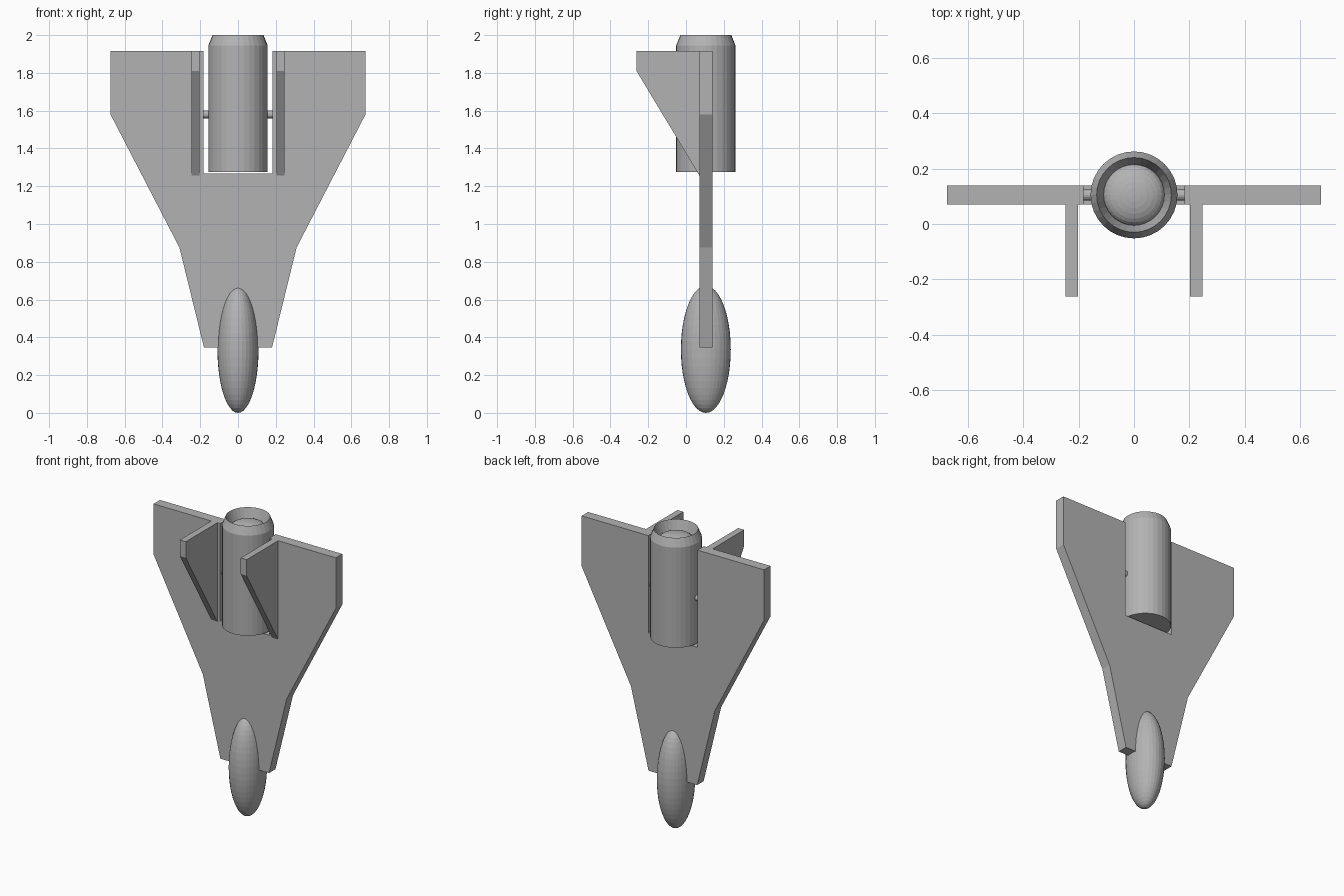
import bpy, bmesh, math
from mathutils import Matrix, Vector

if "Cube" in bpy.data.objects:
    bpy.data.objects.remove(bpy.data.objects["Cube"])

YC = 0.105  # centre plane of the wing plate and engine

grey = bpy.data.materials.new("plain grey")
grey.diffuse_color = (0.45, 0.45, 0.45, 1)
grey.use_nodes = True
grey.node_tree.nodes["Principled BSDF"].inputs["Base Color"].default_value = grey.diffuse_color


def finish(name, bm):
    bmesh.ops.recalc_face_normals(bm, faces=bm.faces)
    me = bpy.data.meshes.new(name)
    bm.to_mesh(me)
    bm.free()
    me.materials.append(grey)
    ob = bpy.data.objects.new(name, me)
    bpy.context.collection.objects.link(ob)
    return ob


def extrude(name, pts, offset):
    bm = bmesh.new()
    face = bm.faces.new([bm.verts.new(p) for p in pts])
    res = bmesh.ops.extrude_face_region(bm, geom=[face])
    moved = [g for g in res["geom"] if isinstance(g, bmesh.types.BMVert)]
    bmesh.ops.translate(bm, verts=moved, vec=Vector(offset))
    return finish(name, bm)


def lathe(name, profile, n=32):
    """Spin (radius, z) points about the engine axis; end points are on axis."""
    bm = bmesh.new()
    vs = [bm.verts.new((r, 0, z)) for r, z in profile]
    es = [bm.edges.new(p) for p in zip(vs, vs[1:])]
    bmesh.ops.spin(bm, geom=vs + es, cent=(0, 0, 0), axis=(0, 0, 1),
                   angle=math.tau, steps=n)
    bmesh.ops.remove_doubles(bm, verts=bm.verts, dist=1e-4)
    bmesh.ops.translate(bm, verts=bm.verts, vec=(0, YC, 0))
    return finish(name, bm)


# wing plate with engine slot
half = [(0.18, 0.345), (0.31, 0.875), (0.675, 1.58), (0.675, 1.917),
        (0.182, 1.917), (0.182, 1.267)]
outline = half + [(-x, z) for x, z in reversed(half)]
extrude("wing_plate", [(x, YC - 0.034, z) for x, z in outline], (0, 0.068, 0))

# twin tail fins
fin = [(0.072, 1.917), (-0.262, 1.917), (-0.262, 1.81), (0.072, 1.255)]
for side, x in (("left", -0.247), ("right", 0.203)):
    extrude(side + "_fin", [(x, y, z) for y, z in fin], (0.044, 0, 0))

# engine tube with chamfered rim, flared mouth and domed centre
dome = [(0.11 * math.cos(a), 1.92 + 0.05 * math.sin(a))
        for a in (math.pi / 2 * i / 7 for i in range(7))]
lathe("engine", [(0, 1.275), (0.157, 1.275), (0.157, 1.945), (0.135, 2.0)]
      + dome + [(0, 1.97)])

# pins joining engine to wing
for side, x in (("left", -0.17), ("right", 0.17)):
    bm = bmesh.new()
    bmesh.ops.create_cone(bm, cap_ends=True, segments=16, radius1=0.021,
                          radius2=0.021, depth=0.05,
                          matrix=Matrix.Translation((x, YC, 1.58))
                          @ Matrix.Rotation(math.pi / 2, 4, 'Y'))
    finish(side + "_pin", bm)

# egg-shaped nose weight
bm = bmesh.new()
bmesh.ops.create_uvsphere(bm, u_segments=32, v_segments=24, radius=1,
                          matrix=Matrix.Translation((0, YC, 0.336))
                          @ Matrix.Diagonal((0.109, 0.132, 0.336, 1)))
finish("nose_weight", bm)
